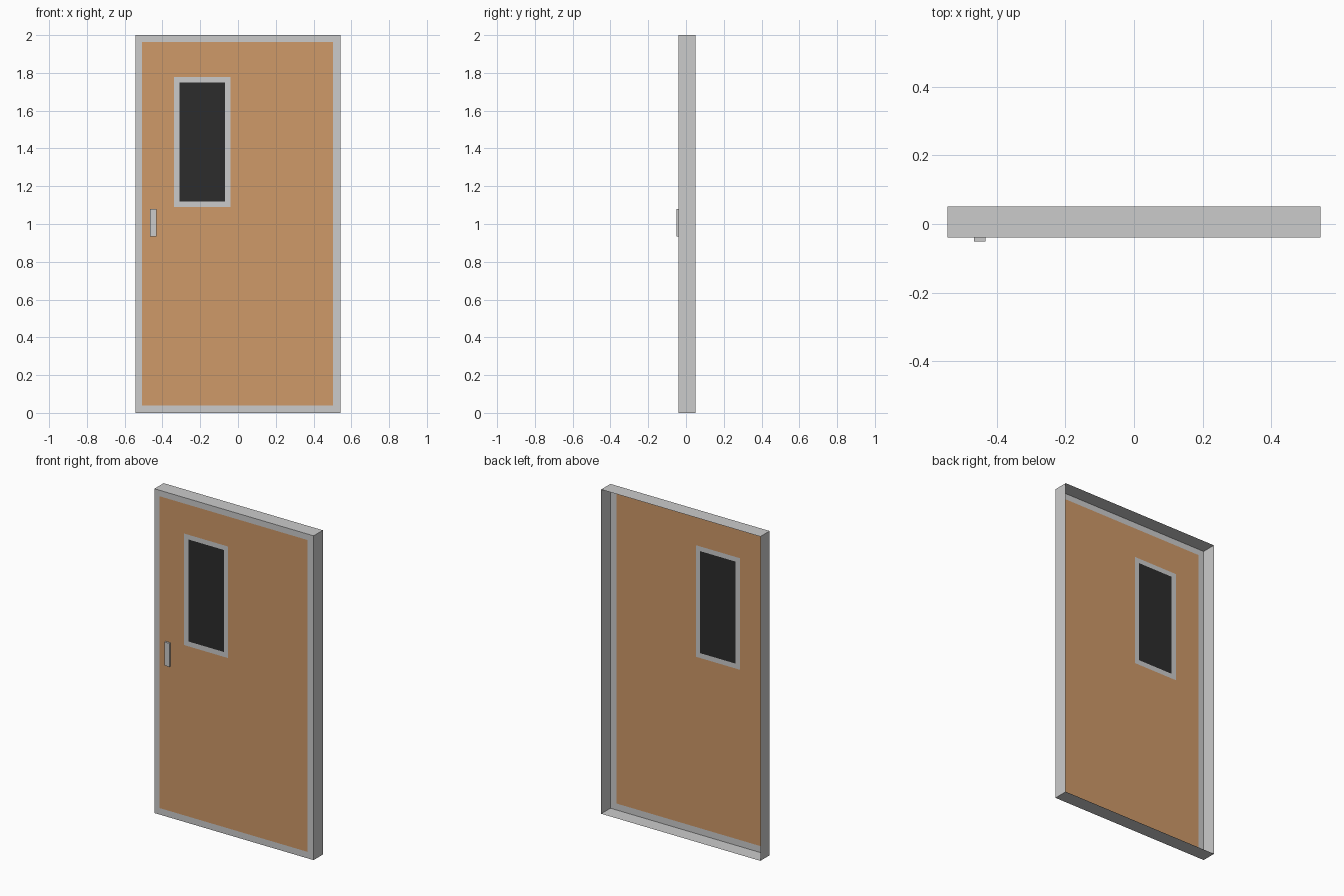
import bpy

if "Cube" in bpy.data.objects:
    bpy.data.objects.remove(bpy.data.objects["Cube"])

FRONT, BACK, HANDLE_FRONT = -0.039, 0.051, -0.051

# Rectangles as (x0, x1, z0, z1)
OUTER = (-0.543, 0.543, 0.0, 2.0)
PANEL = (-0.507, 0.502, 0.04, 1.963)
TRIM = (-0.34, -0.04, 1.09, 1.778)
GLASS = (-0.309, -0.068, 1.12, 1.749)
HANDLE = (-0.466, -0.432, 0.935, 1.08)


def loop(rect, y):
    x0, x1, z0, z1 = rect
    return [(x0, y, z0), (x1, y, z0), (x1, y, z1), (x0, y, z1)]


def sheet(name, loops, cap=False, color=None):
    """Bridge successive rectangular loops; optionally cap the last one."""
    verts = [v for l in loops for v in l]
    faces = []
    for k in range(len(loops) - 1):
        for i in range(4):
            j = (i + 1) % 4
            faces.append((4 * k + i, 4 * k + j, 4 * k + 4 + j, 4 * k + 4 + i))
    if cap:
        n = len(verts)
        faces.append((n - 4, n - 3, n - 2, n - 1))
    mesh = bpy.data.meshes.new(name)
    mesh.from_pydata(verts, [], faces)
    obj = bpy.data.objects.new(name, mesh)
    bpy.context.collection.objects.link(obj)
    if color:
        mat = bpy.data.materials.new(name)
        mat.diffuse_color = (*color, 1)
        mat.use_nodes = True
        mat.node_tree.nodes["Principled BSDF"].inputs["Base Color"].default_value = mat.diffuse_color
        mesh.materials.append(mat)
    return obj


# Frame: thin side walls, open at the back, with a flush front border
sheet("door_frame", [loop(OUTER, BACK), loop(OUTER, FRONT), loop(PANEL, FRONT)])

# Wooden panel around the window opening
sheet("door_panel", [loop(PANEL, FRONT), loop(TRIM, FRONT)], color=(0.62, 0.32, 0.14))

# Window trim and dark glass, flush with the panel
sheet("window_trim", [loop(TRIM, FRONT), loop(GLASS, FRONT)])
sheet("window_glass", [loop(GLASS, FRONT)], cap=True, color=(0.025, 0.025, 0.025))

# Shallow raised pull handle
sheet("handle", [loop(HANDLE, FRONT), loop(HANDLE, HANDLE_FRONT)], cap=True)
